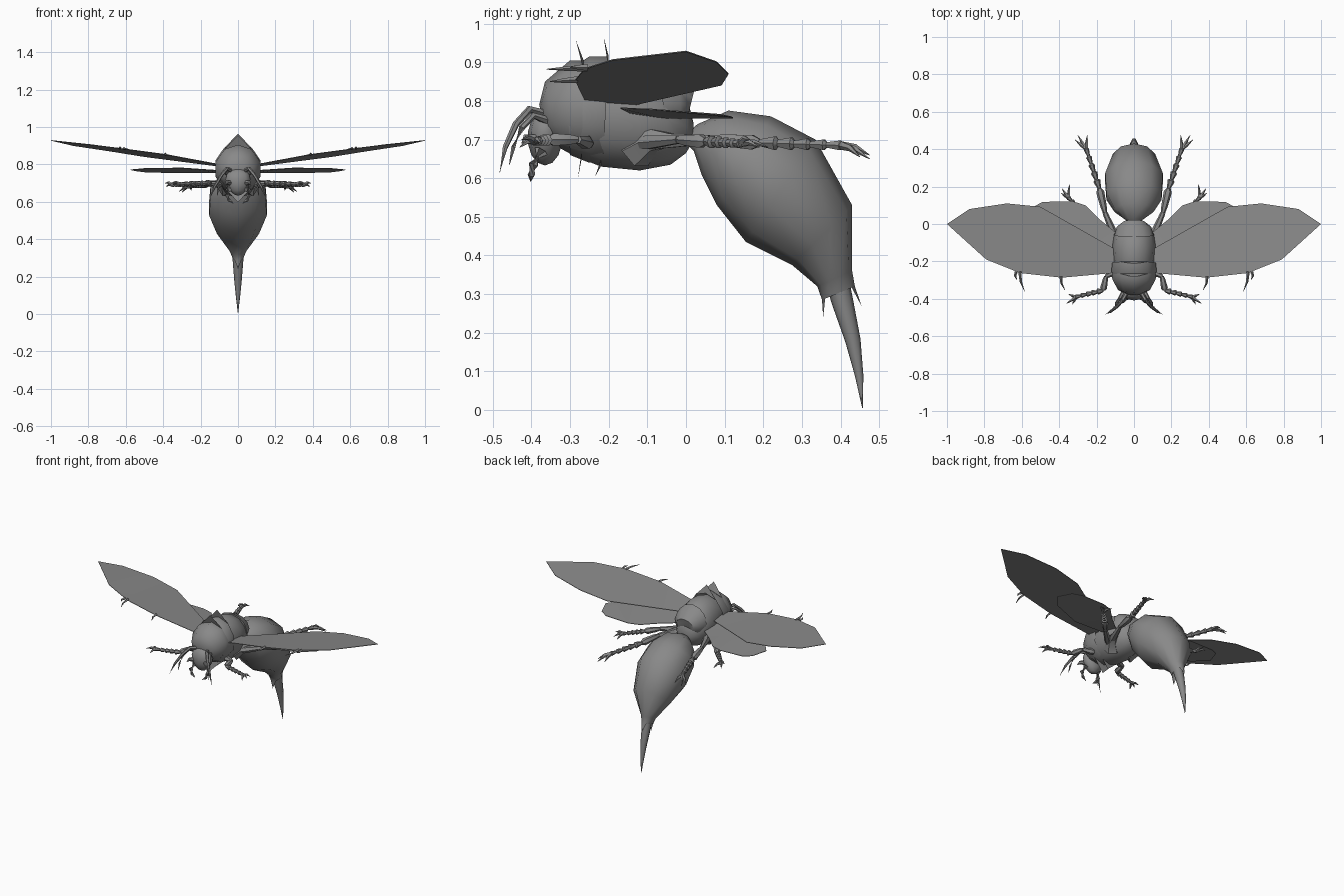
import bpy, bmesh, math
from mathutils import Vector

grey = bpy.data.materials.new("chitin_grey")
grey.diffuse_color = (0.25, 0.25, 0.25, 1)


def finish(name, bm, angle=40):
    bmesh.ops.recalc_face_normals(bm, faces=bm.faces)
    me = bpy.data.meshes.new(name)
    bm.to_mesh(me)
    bm.free()
    me.materials.append(grey)
    ob = bpy.data.objects.new(name, me)
    bpy.context.collection.objects.link(ob)
    bpy.ops.object.select_all(action='DESELECT')
    bpy.context.view_layer.objects.active = ob
    ob.select_set(True)
    bpy.ops.object.shade_smooth_by_angle(angle=math.radians(angle))
    return ob


def bridge(bm, rings):
    for a, b in zip(rings, rings[1:]):
        n = len(a)
        for i in range(n):
            j = (i + 1) % n
            bm.faces.new((a[i], a[j], b[j], b[i]))


def shell(name, stations, sides=10, spikes=None, cap=True, angle=40):
    """Loft of (top y, top z, bottom y, bottom z, half width); spikes pull the
    rear rim's top and bottom points out to two given (y, z) positions."""
    bm = bmesh.new()
    rings = []
    for ty, tz, by, bz, w in stations:
        mid = Vector((0, (ty + by) / 2, (tz + bz) / 2))
        up = Vector((0, (ty - by) / 2, (tz - bz) / 2))
        rings.append([bm.verts.new(mid + up * math.cos(t) + Vector((w * math.sin(t), 0, 0)))
                      for t in (2 * math.pi * i / sides for i in range(sides))])
    bridge(bm, rings)
    bm.faces.new(rings[0])
    if cap and not spikes:
        bm.faces.new(rings[-1])
    if spikes:
        for k, (y, z) in zip((0, sides // 2), spikes):
            tip = bm.verts.new((0, y, z))
            r = rings[-1]
            for a in (k - 1, k):
                bm.faces.new((r[a % sides], r[(a + 1) % sides], tip))
    return finish(name, bm, angle)


def tube(bm, pts, radii, sides=6):
    """Tapered tube through points."""
    pts = [Vector(p) for p in pts]
    rings = []
    for i, (p, r) in enumerate(zip(pts, radii)):
        d = (pts[min(i + 1, len(pts) - 1)] - pts[max(i - 1, 0)]).normalized()
        ref = Vector((0, 0, 1)) if abs(d.z) < 0.9 else Vector((0, 1, 0))
        u = d.cross(ref).normalized()
        v = d.cross(u)
        rings.append([bm.verts.new(p + r * (u * math.cos(t) + v * math.sin(t)))
                      for t in (2 * math.pi * k / sides for k in range(sides))])
    bridge(bm, rings)
    bm.faces.new(rings[0])
    bm.faces.new(rings[-1])


def paired(name, build, angle=40):
    for side, s in (("right", 1), ("left", -1)):
        bm = bmesh.new()
        build(bm)
        for v in bm.verts:
            v.co.x *= s
        finish(side + "_" + name, bm, angle)


# Head
bm = bmesh.new()
bmesh.ops.create_uvsphere(bm, u_segments=10, v_segments=7, radius=1)
for v in bm.verts:
    taper = 0.85 + 0.2 * v.co.z
    v.co = (v.co.x * 0.08 * taper, -0.365 + v.co.y * 0.045, 0.705 + v.co.z * 0.072)
finish("head", bm, 60)

# Thorax
shell("thorax", [(-0.27, 0.88, -0.27, 0.65, 0.10), (-0.20, 0.905, -0.22, 0.63, 0.112),
                 (-0.13, 0.905, -0.12, 0.62, 0.118), (-0.06, 0.88, -0.04, 0.635, 0.105),
                 (0.005, 0.80, 0.0, 0.665, 0.065), (0.02, 0.74, 0.015, 0.69, 0.03)], 12)
shell("scutellum", [(-0.07, 0.892, -0.05, 0.70, 0.105), (-0.02, 0.868, -0.01, 0.72, 0.092),
                    (0.022, 0.83, 0.0, 0.74, 0.06)], 12)

# Overlapping pointed collars
shell("front_collar", [(-0.38, 0.79, -0.355, 0.70, 0.05), (-0.365, 0.85, -0.33, 0.68, 0.09),
                       (-0.30, 0.905, -0.285, 0.655, 0.122), (-0.265, 0.905, -0.27, 0.65, 0.124)],
      10, [(-0.285, 0.957), (-0.28, 0.598)])
shell("rear_collar", [(-0.31, 0.875, -0.30, 0.66, 0.11), (-0.25, 0.915, -0.25, 0.64, 0.127),
                      (-0.20, 0.915, -0.215, 0.64, 0.122)],
      10, [(-0.213, 0.965), (-0.235, 0.605)])

# Abdomen with a pointed rear rim
shell("abdomen", [(0.0, 0.715, 0.01, 0.68, 0.02), (0.03, 0.74, 0.02, 0.67, 0.05),
                  (0.11, 0.775, 0.04, 0.61, 0.11), (0.22, 0.76, 0.08, 0.53, 0.155),
                  (0.335, 0.70, 0.155, 0.435, 0.162), (0.43, 0.53, 0.275, 0.375, 0.118),
                  (0.43, 0.36, 0.34, 0.32, 0.045), (0.437, 0.32, 0.352, 0.285, 0.03)],
      10, [(0.455, 0.268), (0.355, 0.24)], angle=50)

# Sting
bm = bmesh.new()
tube(bm, [(0, 0.385, 0.36), (0, 0.405, 0.28), (0, 0.432, 0.18), (0, 0.448, 0.09), (0, 0.457, 0.005)],
     [0.032, 0.028, 0.02, 0.011, 0.001], 8)
finish("sting", bm, 60)


# Wings: thin flat outlines with hooked spines on the leading edge
def wing(outline, spines=()):
    def build(bm):
        bm.faces.new([bm.verts.new(p) for p in outline])
        bmesh.ops.triangulate(bm, faces=bm.faces)
        geo = bmesh.ops.extrude_face_region(bm, geom=bm.faces[:])
        for v in geo["geom"]:
            if isinstance(v, bmesh.types.BMVert):
                v.co.z -= 0.003
        for base, tip in spines:
            b, t = Vector(base), Vector(tip)
            tube(bm, [b, b.lerp(t, 0.5) + Vector((0.008, 0, 0)), t], [0.009, 0.006, 0.001], 4)
    return build


paired("fore_wing", wing(
    [(0.09, -0.14, 0.79), (0.09, -0.26, 0.80), (0.385, -0.287, 0.855), (0.61, -0.262, 0.885),
     (0.79, -0.19, 0.908), (1.0, 0.0, 0.93), (0.88, 0.08, 0.902), (0.68, 0.11, 0.872), (0.5, 0.092, 0.843)],
    [((0.61, -0.255, 0.885), (0.585, -0.36, 0.882)), ((0.39, -0.28, 0.855), (0.37, -0.352, 0.85)),
     ((0.63, -0.255, 0.887), (0.625, -0.30, 0.887))]))
paired("hind_wing", wing(
    [(0.08, -0.06, 0.757), (0.08, -0.14, 0.768), (0.3, -0.17, 0.783), (0.5, -0.09, 0.78),
     (0.575, 0.0, 0.773), (0.54, 0.09, 0.766), (0.49, 0.118, 0.76), (0.33, 0.122, 0.757),
     (0.26, 0.10, 0.757), (0.19, 0.03, 0.757)]))


# Legs: thigh, shin, flared foot joints and three claws
def leg(hip, knee, ankle, toe, claws, size):
    def build(bm):
        h, k, a, t = map(Vector, (hip, knee, ankle, toe))
        tube(bm, [h, h.lerp(k, 0.3), h.lerp(k, 0.85), k],
             [size * 0.8, size * 1.2, size * 0.8, size * 0.7])
        tube(bm, [k, k.lerp(a, 0.25), k.lerp(a, 0.85), a],
             [size * 0.6, size * 0.9, size * 1.15, size * 0.6])
        n = 5
        for i in range(n):
            p, q = a.lerp(t, i / n), a.lerp(t, (i + 1.15) / n)
            r = size * (1 - 0.07 * i)
            tube(bm, [p, p.lerp(q, 0.85), q], [r * 0.5, r * 1.05, r * 0.55])
        for c in claws:
            c = Vector(c)
            tube(bm, [t, t.lerp(c, 0.5) + Vector((0, 0, 0.008)), c],
                 [size * 0.6, size * 0.45, 0.001], 5)
    return build


paired("front_leg", leg((0.09, -0.25, 0.69), (0.15, -0.28, 0.70), (0.165, -0.355, 0.70), (0.31, -0.39, 0.695),
                        [(0.36, -0.425, 0.70), (0.35, -0.375, 0.69), (0.33, -0.43, 0.68)], 0.016))
paired("middle_leg", leg((0.08, -0.13, 0.69), (0.20, -0.02, 0.70), (0.26, 0.05, 0.695), (0.35, 0.14, 0.69),
                         [(0.385, 0.19, 0.68), (0.345, 0.213, 0.68), (0.39, 0.165, 0.70)], 0.017))
paired("hind_leg", leg((0.08, -0.12, 0.695), (0.155, 0.06, 0.70), (0.185, 0.19, 0.692), (0.255, 0.40, 0.685),
                       [(0.30, 0.475, 0.65), (0.25, 0.475, 0.66), (0.315, 0.45, 0.655)], 0.019))


# Hip plates
def hip(bm):
    tube(bm, [(0.05, -0.13, 0.67), (0.09, -0.09, 0.70), (0.115, -0.03, 0.70)], [0.05, 0.035, 0.015])


paired("hip", hip)


# Antennae, feelers and jaws
def face_parts(bm):
    tube(bm, [(0.035, -0.36, 0.765), (0.06, -0.405, 0.778), (0.09, -0.44, 0.74),
              (0.125, -0.468, 0.68), (0.152, -0.482, 0.615)], [0.012, 0.01, 0.009, 0.007, 0.001])
    tube(bm, [(0.055, -0.36, 0.75), (0.075, -0.395, 0.762), (0.095, -0.425, 0.73),
              (0.105, -0.447, 0.68), (0.11, -0.457, 0.635)], [0.011, 0.009, 0.008, 0.006, 0.001])
    tube(bm, [(0.045, -0.375, 0.67), (0.06, -0.395, 0.635), (0.05, -0.40, 0.61), (0.025, -0.402, 0.592)],
         [0.018, 0.014, 0.01, 0.001])
    tube(bm, [(0.04, -0.385, 0.70), (0.06, -0.415, 0.705), (0.07, -0.425, 0.69)],
         [0.016, 0.01, 0.001])


paired("antennae_and_jaw", face_parts)
